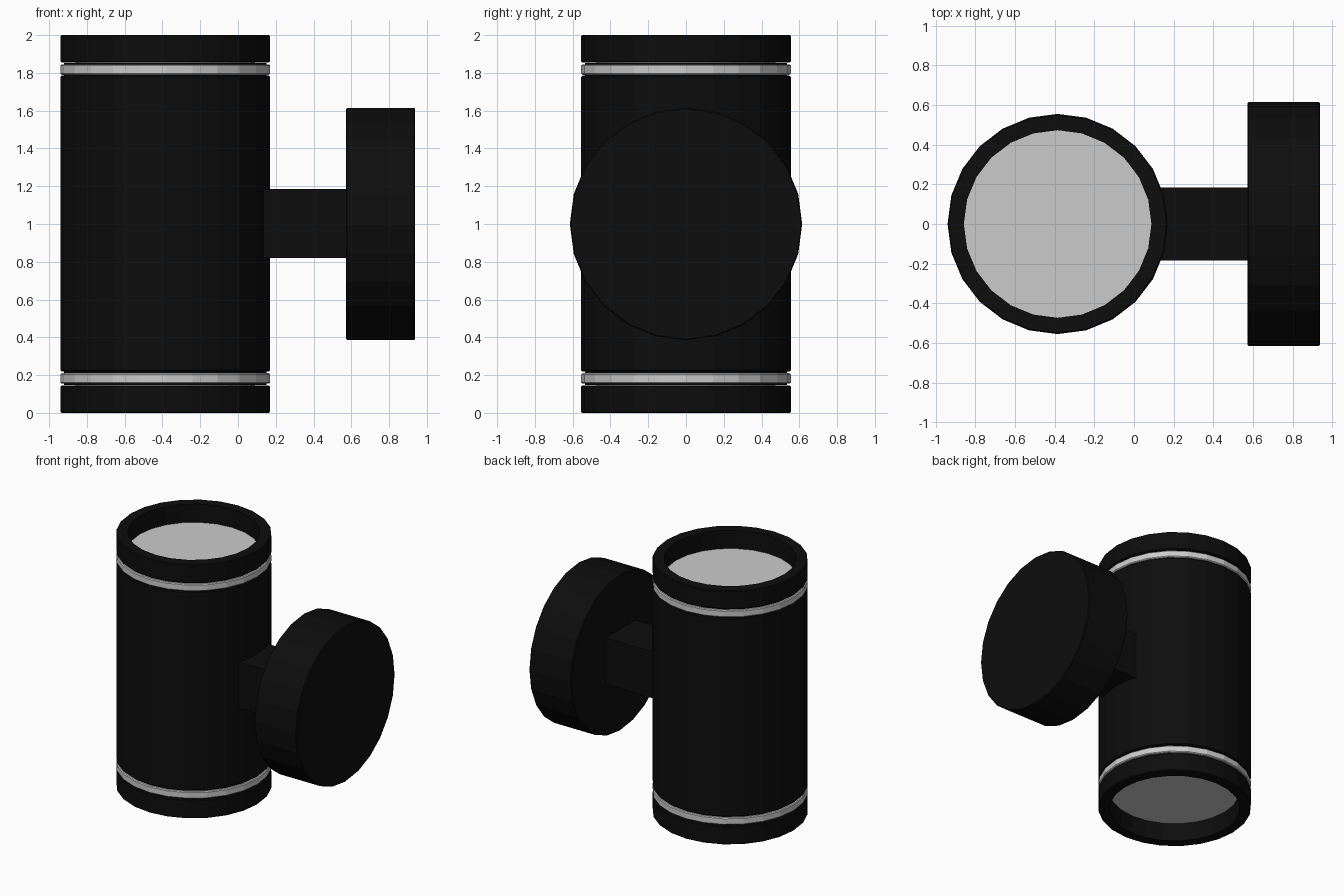
import bpy, math
from mathutils import Matrix

if "Cube" in bpy.data.objects:
    bpy.data.objects.remove(bpy.data.objects["Cube"])

SIDES = 24
CX = -0.385          # lamp tube axis
R, R_IN = 0.555, 0.473
B = 0.006            # small edge bevel

black = bpy.data.materials.new("matte_black")
black.diffuse_color = (0.004, 0.004, 0.004, 1)
black.use_nodes = True
black.node_tree.nodes["Principled BSDF"].inputs["Base Color"].default_value = black.diffuse_color


def lathe(name, profile, mat=None, matrix=None, closed=False, phase=0.0):
    """Spin (radius, height) points about z; radius 0 becomes a pole."""
    verts, faces, rows = [], [], []
    for r, h in profile:
        n = SIDES if r > 0 else 1
        rows.append([len(verts) + i for i in range(n)])
        for i in range(n):
            a = 2 * math.pi * i / SIDES + phase
            verts.append((r * math.cos(a), r * math.sin(a), h))
    pairs = list(zip(rows, rows[1:])) + ([(rows[-1], rows[0])] if closed else [])
    for lo, hi in pairs:
        for i in range(SIDES):
            j = (i + 1) % SIDES
            if len(lo) == 1:
                faces.append((lo[0], hi[j], hi[i]))
            elif len(hi) == 1:
                faces.append((lo[i], lo[j], hi[0]))
            else:
                faces.append((lo[i], lo[j], hi[j], hi[i]))
    me = bpy.data.meshes.new(name)
    me.from_pydata(verts, [], faces)
    if matrix:
        me.transform(matrix)
    if mat:
        me.materials.append(mat)
    ob = bpy.data.objects.new(name, me)
    bpy.context.collection.objects.link(ob)
    return ob


def drum(r, z0, z1):
    return [(0, z0), (r - B, z0), (r, z0 + B), (r, z1 - B), (r - B, z1), (0, z1)]


def tube(r_in, r, z0, z1):
    return [(r_in, z0), (r - B, z0), (r, z0 + B),
            (r, z1 - B), (r - B, z1), (r_in, z1)]


axis = Matrix.Translation((CX, 0, 0))

# Main housing
lathe("housing", drum(R, 0.22, 1.785), black, axis)

# Matching lower and upper ends: cap, trim ring, seam core, lens
for label, base in (("lower", 0.0), ("upper", 1.855)):
    low = label == "lower"
    lathe(label + "_cap", tube(R_IN, R, base, base + 0.145), black, axis, closed=True)
    z = 0.155 if low else 1.79
    lathe(label + "_trim_ring", tube(R - 0.06, R, z, z + 0.055), None, axis, closed=True)
    z = 0.147 if low else 1.78
    lathe(label + "_seam_core", [(0, z), (R - 0.02, z), (R - 0.02, z + 0.073), (0, z + 0.073)],
          black, axis)
    z = 0.144 if low else 1.850
    lathe(label + "_lens", [(0, z), (R_IN + 0.002, z), (R_IN + 0.002, z + 0.006), (0, z + 0.006)],
          None, axis)

# Round wall plate, lying along x
side = Matrix.Translation((0, 0, 1)) @ Matrix.Rotation(math.pi / 2, 4, 'Y')
lathe("wall_plate", drum(0.615, 0.572, 0.938), black, side)

# Square arm joining plate and housing
bpy.ops.mesh.primitive_cube_add(size=1, location=(0.345, 0, 1.003))
arm = bpy.context.object
arm.name = "mounting_arm"
arm.scale = (0.47, 0.368, 0.366)
arm.data.materials.append(black)
